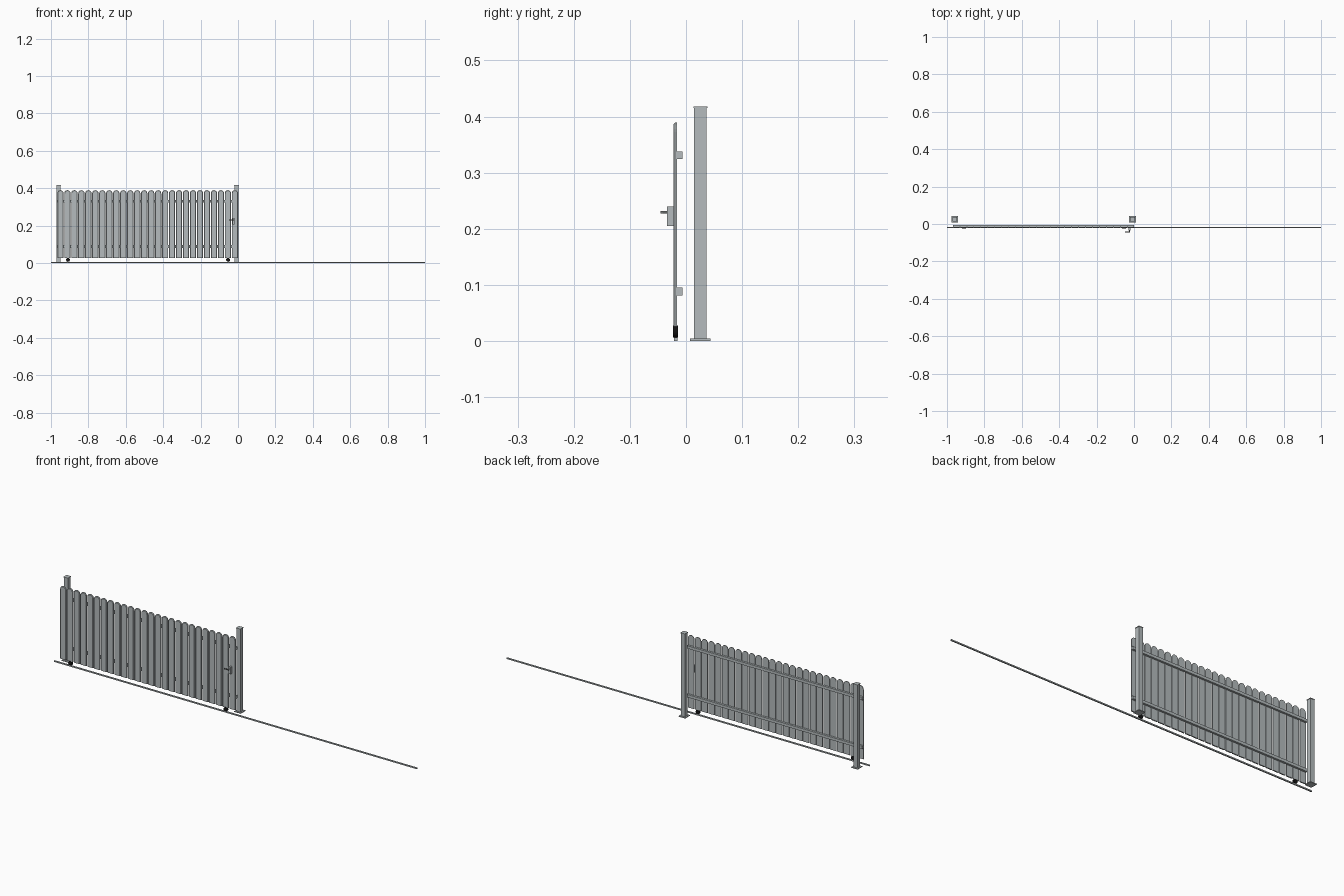
import bpy, bmesh, math

if "Cube" in bpy.data.objects:
    bpy.data.objects.remove(bpy.data.objects["Cube"])

def mat(name, c):
    m = bpy.data.materials.new(name)
    m.diffuse_color = (*c, 1)
    m.use_nodes = True
    m.node_tree.nodes["Principled BSDF"].inputs["Base Color"].default_value = m.diffuse_color
    return m

STEEL = mat("light steel", (0.46, 0.50, 0.51))
DARK = mat("dark steel", (0.17, 0.18, 0.18))
BLACK = mat("black rubber", (0.006, 0.006, 0.006))

def finish(bm, name, material):
    bmesh.ops.recalc_face_normals(bm, faces=bm.faces)
    me = bpy.data.meshes.new(name)
    bm.to_mesh(me)
    bm.free()
    ob = bpy.data.objects.new(name, me)
    me.materials.append(material)
    bpy.context.collection.objects.link(ob)
    return ob

def box(name, x0, x1, y0, y1, z0, z1, material):
    bm = bmesh.new()
    bmesh.ops.create_cube(bm, size=1)
    for v in bm.verts:
        v.co = ((x0, x1)[v.co.x > 0], (y0, y1)[v.co.y > 0], (z0, z1)[v.co.z > 0])
    return finish(bm, name, material)

def disc(name, x, y0, y1, z, r, material, n=24):
    bm = bmesh.new()
    f = bm.faces.new([bm.verts.new((x + r * math.cos(2 * math.pi * i / n), y0,
                                    z + r * math.sin(2 * math.pi * i / n))) for i in range(n)])
    ext = bmesh.ops.extrude_face_region(bm, geom=[f])["geom"]
    for v in ext:
        if isinstance(v, bmesh.types.BMVert):
            v.co.y = y1
    bm.faces.new([v for v in reversed(f.verts)]) if not f.is_valid else None
    return finish(bm, name, material)

# Pickets: flat slats with rounded tops and chamfered front edges
X0, X1, N = -0.968, 0.002, 26
pitch = (X1 - X0) / N
W = 0.0335
def picket(i):
    cx = X0 + pitch * (i + 0.5)
    bm = bmesh.new()
    rings = []
    for y, ins in ((-0.016, 0), (-0.0195, 0), (-0.022, 0.0025)):
        r = W / 2 - ins
        pts = [(cx - r, 0.026), (cx + r, 0.026)]
        for k in range(11):
            a = math.pi * k / 10
            pts.append((cx + r * math.cos(a), 0.3725 + r * math.sin(a)))
        rings.append([bm.verts.new((x, y, z)) for x, z in pts])
    for a, b in zip(rings, rings[1:]):
        for k in range(len(a)):
            j = (k + 1) % len(a)
            bm.faces.new((a[k], a[j], b[j], b[k]))
    bm.faces.new(rings[0])
    bm.faces.new(rings[-1])
    finish(bm, f"picket_{i + 1}", STEEL)

for i in range(N):
    picket(i)

# Horizontal rails behind the pickets
for name, z0, z1 in (("lower_rail", 0.081, 0.095), ("upper_rail", 0.324, 0.338)):
    box(name, X0 + 0.001, X1 - 0.001, -0.016, -0.006, z0, z1, STEEL)

# Posts with base plate and cap
for side, cx in (("left", -0.959), ("right", -0.008)):
    cy = 0.0255
    box(side + "_post", cx - 0.011, cx + 0.011, cy - 0.011, cy + 0.011, 0.003, 0.415, STEEL)
    box(side + "_post_cap", cx - 0.0125, cx + 0.0125, cy - 0.0125, cy + 0.0125, 0.415, 0.418, STEEL)
    box(side + "_base_plate", cx - 0.018, cx + 0.018, cy - 0.018, cy + 0.018, 0, 0.004, STEEL)

# Ground track and rollers
box("ground_track", -1, 1, -0.0215, -0.0155, 0, 0.006, STEEL)
for side, cx in (("left", -0.909), ("right", -0.053)):
    disc(side + "_roller", cx, -0.0235, -0.0145, 0.017, 0.0105, BLACK)

# Lock and lever handle
box("lock_plate", -0.030, -0.018, -0.034, -0.022, 0.205, 0.240, STEEL)
disc("handle_stem", -0.024, -0.045, -0.034, 0.2295, 0.0022, DARK, 12)
box("handle_lever", -0.047, -0.0215, -0.045, -0.041, 0.2275, 0.2315, DARK)
